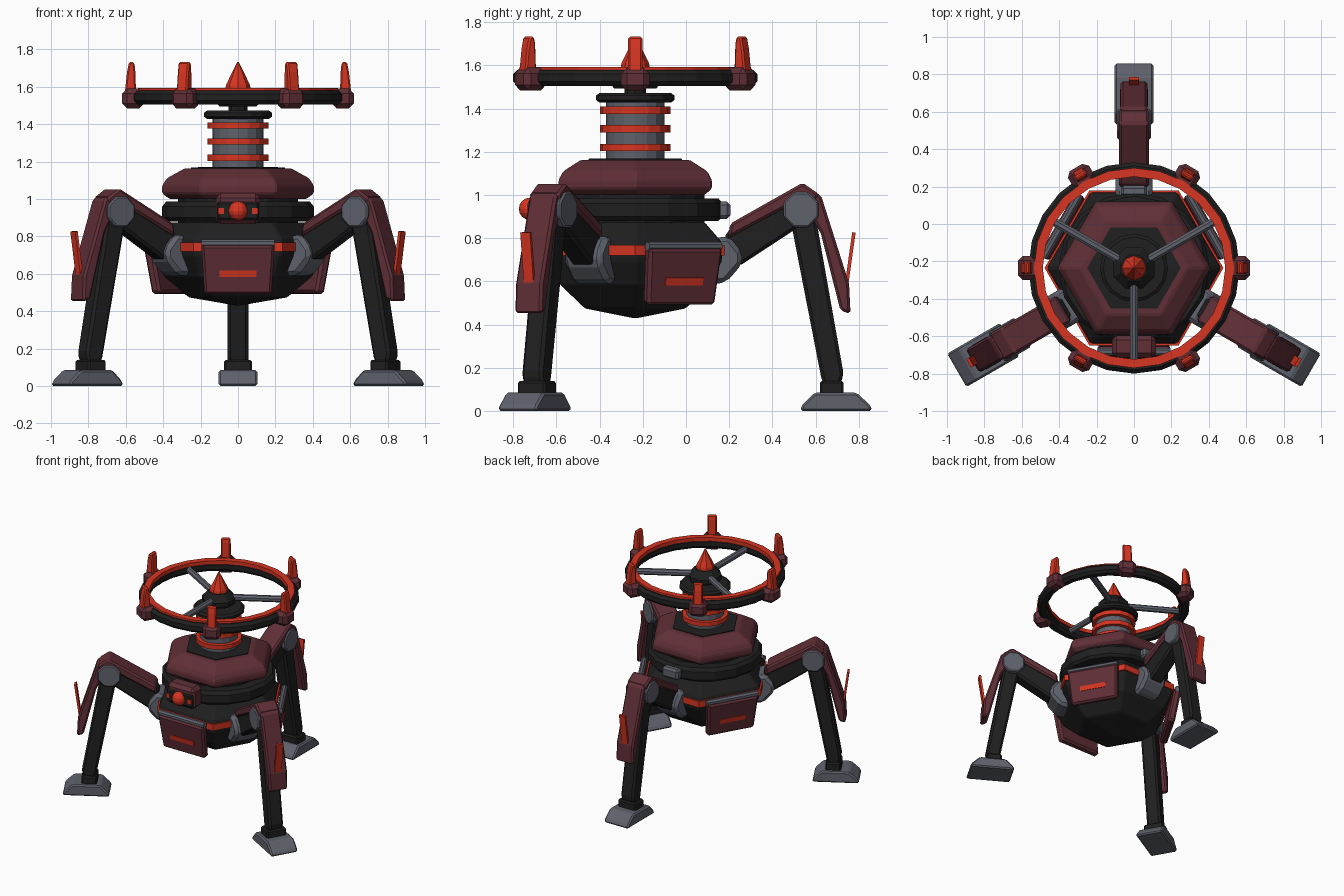
import bpy, bmesh
from math import radians, cos, sin, tau
from mathutils import Matrix, Vector

cube = bpy.data.objects.get("Cube")
if cube:
    bpy.data.objects.remove(cube)


def material(name, rgb):
    m = bpy.data.materials.new(name)
    m.use_nodes = True
    m.diffuse_color = (*rgb, 1)
    bsdf = m.node_tree.nodes["Principled BSDF"]
    bsdf.inputs["Base Color"].default_value = (*rgb, 1)
    bsdf.inputs["Roughness"].default_value = 0.6
    return m


MAROON = material("maroon armour", (0.115, 0.028, 0.037))
BLACK = material("black metal", (0.014, 0.014, 0.014))
GREY = material("grey metal", (0.115, 0.122, 0.15))
RED = material("glowing red", (0.68, 0.035, 0.015))
AXIS = Matrix.Translation((0, -0.235, 0))


def finish(name, bm, mat, angle=0, bevel=0, segments=1):
    """Place a part whose local +x points outward from the body axis."""
    bmesh.ops.recalc_face_normals(bm, faces=bm.faces)
    mesh = bpy.data.meshes.new(name)
    bm.to_mesh(mesh)
    bm.free()
    mesh.materials.append(mat)
    ob = bpy.data.objects.new(name, mesh)
    bpy.context.collection.objects.link(ob)
    ob.matrix_world = AXIS @ Matrix.Rotation(radians(angle), 4, 'Z')
    if bevel:
        mod = ob.modifiers.new("edges", 'BEVEL')
        mod.width, mod.segments, mod.limit_method = bevel, segments, 'ANGLE'
        mod.angle_limit = radians(25)
    return ob


def lathe(name, profile, sides, mat, hollow=False, bevel=0, turn=0):
    """Revolve (radius, height) points; hollow closes the profile loop."""
    bm = bmesh.new()
    rings = [[bm.verts.new((r * cos(tau * i / sides), r * sin(tau * i / sides), z))
              for i in range(sides)] for r, z in profile]
    pairs = list(zip(rings, rings[1:]))
    if hollow:
        pairs.append((rings[-1], rings[0]))
    else:
        bm.faces.new(rings[0])
        bm.faces.new(rings[-1])
    for a, b in pairs:
        for i in range(sides):
            j = (i + 1) % sides
            bm.faces.new((a[i], a[j], b[j], b[i]))
    return finish(name, bm, mat, turn, bevel)


def side_plate(name, outline, half, mat, angle, bevel=0.012):
    """Extrude an (outward, height) outline sideways."""
    bm = bmesh.new()
    a = [bm.verts.new((r, -half, z)) for r, z in outline]
    b = [bm.verts.new((r, half, z)) for r, z in outline]
    bm.faces.new(a)
    bm.faces.new(b)
    for i in range(len(a)):
        j = (i + 1) % len(a)
        bm.faces.new((a[i], a[j], b[j], b[i]))
    return finish(name, bm, mat, angle, bevel)


def block(name, centre, size, mat, angle=0, tilt=0, taper=(1, 1), bevel=0.0):
    """Box with optional tapered top, leaning about its sideways axis."""
    bm = bmesh.new()
    bmesh.ops.create_cube(bm, size=1)
    for v in bm.verts:
        if v.co.z > 0:
            v.co.x *= taper[0]
            v.co.y *= taper[1]
        v.co = Vector(c * s for c, s in zip(v.co, size))
    bm.transform(Matrix.Translation(centre) @ Matrix.Rotation(radians(tilt), 4, 'Y'))
    return finish(name, bm, mat, angle, bevel)


def rod(name, start, end, radius, mat, angle=0, sides=8, bevel=0):
    start, end = Vector(start), Vector(end)
    axis = end - start
    bm = bmesh.new()
    bmesh.ops.create_cone(bm, cap_ends=True, segments=sides, radius1=radius,
                          radius2=radius, depth=axis.length)
    spin = Matrix.Rotation(tau / sides / 2, 4, 'Z')
    bm.transform(Matrix.Translation((start + end) / 2)
                 @ axis.to_track_quat('Z', 'Y').to_matrix().to_4x4() @ spin)
    return finish(name, bm, mat, angle, bevel)


# Body
lathe("lower_hull", [(0.01, 0.43), (0.27, 0.475), (0.40, 0.585), (0.465, 0.70),
                     (0.465, 0.78), (0.37, 0.875)], 6, BLACK, bevel=0.01)
lathe("hull_band", [(0.40, 0.72), (0.478, 0.72), (0.478, 0.768), (0.40, 0.768)],
      6, RED, hollow=True)
lathe("body_core", [(0.32, 0.84), (0.32, 1.03)], 12, BLACK)
lathe("body_ring", [(0.30, 0.88), (0.385, 0.88), (0.405, 0.90), (0.405, 0.96),
                    (0.385, 0.985), (0.30, 0.985)], 16, BLACK, hollow=True)
lathe("top_armour", [(0.37, 1.0), (0.41, 1.03), (0.41, 1.07), (0.385, 1.11),
                     (0.29, 1.163)], 6, MAROON, bevel=0.008)
lathe("neck_collar", [(0.25, 1.13), (0.25, 1.168), (0.2, 1.17)], 6, BLACK)

# Neck and hub
lathe("neck", [(0.135, 1.12), (0.135, 1.44)], 16, GREY)
for z in (1.22, 1.307, 1.393):
    lathe("neck_ring", [(0.12, z - 0.017), (0.163, z - 0.017),
                        (0.163, z + 0.017), (0.12, z + 0.017)], 16, RED, hollow=True)
lathe("neck_cap", [(0.165, 1.428), (0.182, 1.44), (0.182, 1.46), (0.165, 1.473)], 16, BLACK)
lathe("hub_axle", [(0.05, 1.46), (0.05, 1.51)], 8, BLACK)
lathe("hub", [(0.105, 1.493), (0.12, 1.51), (0.12, 1.54), (0.075, 1.59)], 8, BLACK, turn=22.5)
lathe("hub_spike", [(0.068, 1.585), (0.064, 1.61), (0.004, 1.733)], 8, RED)

# Halo wheel
lathe("wheel_rim", [(0.49, 1.525), (0.507, 1.505), (0.545, 1.505), (0.565, 1.525),
                    (0.565, 1.56), (0.545, 1.58), (0.507, 1.58), (0.49, 1.56)],
      24, BLACK, hollow=True)
lathe("wheel_light", [(0.488, 1.565), (0.535, 1.565), (0.535, 1.594), (0.488, 1.594)],
      24, RED, hollow=True)
for a in (30, 150, 270):
    rod("wheel_spoke", (0.08, 0, 1.54), (0.51, 0, 1.54), 0.024, GREY, a)
for a in range(0, 360, 60):
    block("wheel_node", (0.56, 0, 1.537), (0.12, 0.13, 0.105), MAROON, a, bevel=0.026)
    side_plate("wheel_prong", [(0.545, 1.57), (0.605, 1.57), (0.593, 1.68),
                               (0.582, 1.733), (0.557, 1.733), (0.55, 1.70)],
               0.033, RED, a, bevel=0.008)

# Sensor on the front and vent on the back
block("sensor_housing", (0.42, 0, 0.948), (0.12, 0.235, 0.165), MAROON, 270, bevel=0.025)
block("sensor_face", (0.475, 0, 0.936), (0.03, 0.225, 0.10), BLACK, 270, bevel=0.012)
bm = bmesh.new()
bmesh.ops.create_uvsphere(bm, u_segments=12, v_segments=8, radius=0.052)
bm.transform(Matrix.Translation((0.487, 0, 0.936)))
eye = finish("sensor_eye", bm, RED, 270)
for s in (-1, 1):
    block("sensor_light", (0.49, 0.092 * s, 0.936), (0.009, 0.032, 0.032), RED, 270)
block("rear_vent", (0.41, 0, 0.93), (0.06, 0.14, 0.08), GREY, 90, bevel=0.015)

# Hinged skirt plates between the legs
for a in (30, 150, 270):
    rod("skirt_hinge", (0.448, -0.195, 0.763), (0.448, 0.195, 0.763), 0.022, GREY, a)
    block("skirt_plate", (0.427, 0, 0.625), (0.055, 0.36, 0.265), MAROON, a,
          tilt=10, taper=(1, 1.09), bevel=0.014)
    block("skirt_light", (0.451, 0, 0.60), (0.009, 0.2, 0.036), RED, a, tilt=10)

# Legs
for a in (90, 210, 330):
    side_plate("hip_bracket", [(0.34, 0.585), (0.42, 0.595), (0.495, 0.68), (0.495, 0.735),
                               (0.435, 0.81), (0.36, 0.80)], 0.10, GREY, a, 0.022)
    side_plate("thigh", [(0.41, 0.70), (0.48, 0.67), (0.80, 0.88), (0.76, 0.99),
                         (0.42, 0.83)], 0.06, BLACK, a, 0.015)
    side_plate("thigh_armour", [(0.43, 0.80), (0.44, 0.868), (0.775, 1.057), (0.85, 1.005),
                                (0.82, 0.93), (0.72, 0.955)], 0.08, MAROON, a)
    rod("knee_joint", (0.768, -0.09, 0.932), (0.768, 0.09, 0.932), 0.088, GREY, a, bevel=0.008)
    side_plate("shin", [(0.71, 0.93), (0.83, 0.93), (0.965, 0.17), (0.945, 0.11),
                        (0.875, 0.11), (0.86, 0.16)], 0.055, BLACK, a, 0.015)
    side_plate("shin_armour", [(0.79, 1.03), (0.86, 1.0), (0.99, 0.59), (0.997, 0.45),
                               (0.95, 0.465), (0.86, 0.82), (0.80, 0.93)], 0.072, MAROON, a)
    block("shin_light", (0.995, 0, 0.703), (0.016, 0.052, 0.25), RED, a, tilt=8)
    block("ankle", (0.91, 0, 0.10), (0.11, 0.15, 0.08), BLACK, a, bevel=0.01)
    side_plate("foot", [(0.765, 0), (1.096, 0), (1.09, 0.025), (1.025, 0.085),
                        (0.83, 0.085), (0.77, 0.025)], 0.103, GREY, a, 0.01)
